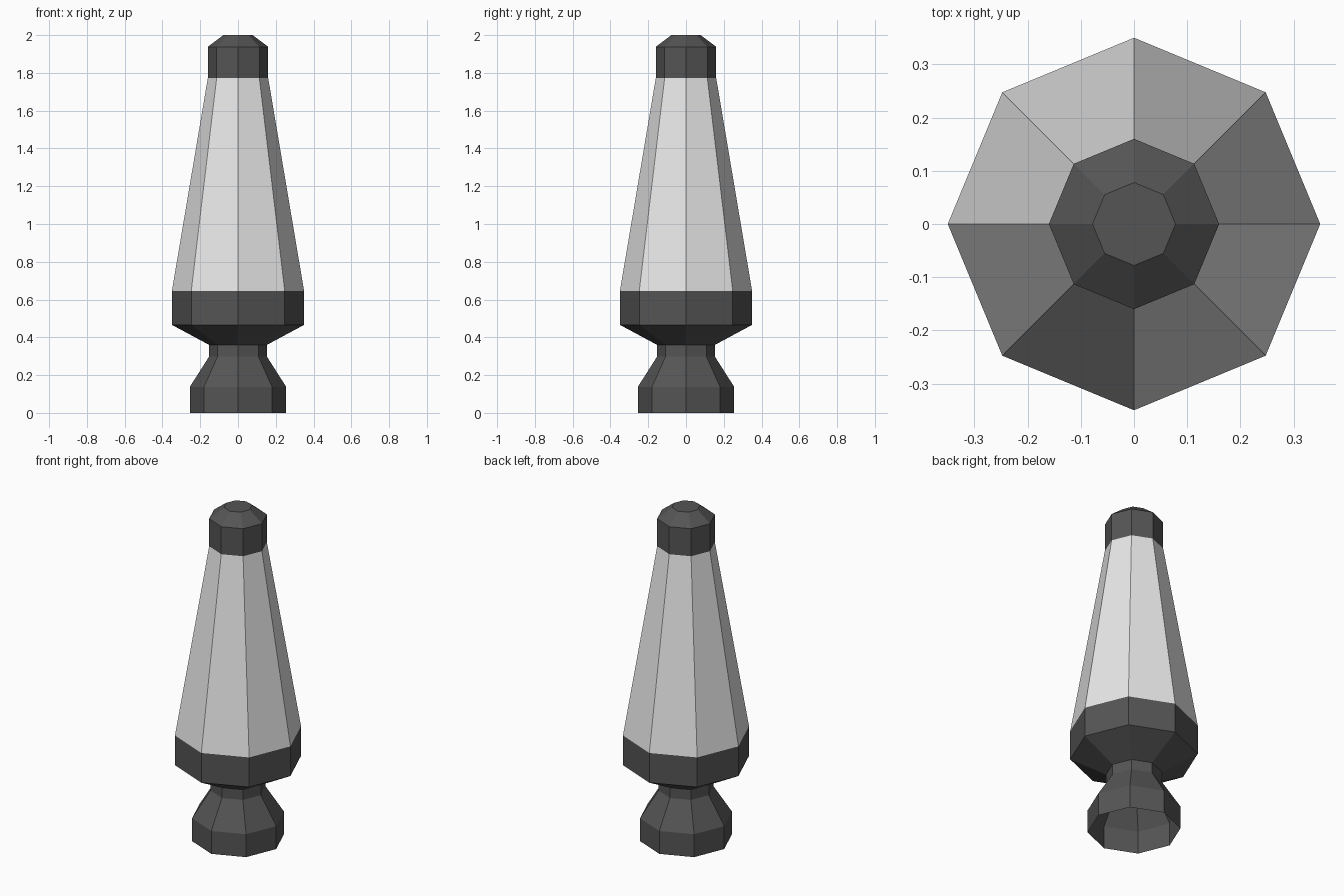
import bpy, bmesh, math

if "Cube" in bpy.data.objects:
    bpy.data.objects.remove(bpy.data.objects["Cube"])

SIDES = 8


def material(name, value):
    m = bpy.data.materials.new(name)
    m.diffuse_color = (value, value, value, 1)
    m.use_nodes = True
    m.node_tree.nodes["Principled BSDF"].inputs["Base Color"].default_value = m.diffuse_color
    return m


def lathe(name, profile, mat, cap_top=False):
    """Spin (radius, height) pairs into a flat-faced eight-sided shell."""
    bm = bmesh.new()
    rings = []
    for r, z in profile:
        rings.append([bm.verts.new((r * math.cos(math.tau * i / SIDES),
                                    r * math.sin(math.tau * i / SIDES), z))
                      for i in range(SIDES)])
    for low, high in zip(rings, rings[1:]):
        for i in range(SIDES):
            j = (i + 1) % SIDES
            bm.faces.new((low[i], low[j], high[j], high[i]))
    if cap_top:
        bm.faces.new(rings[-1])
    mesh = bpy.data.meshes.new(name)
    bm.to_mesh(mesh)
    bm.free()
    mesh.materials.append(mat)
    obj = bpy.data.objects.new(name, mesh)
    bpy.context.collection.objects.link(obj)
    return obj


dark = material("dark grey metal", 0.09)
light = material("light grey glass", 0.8)

# Foot, neck, flare and collar; the underside is open
lathe("lamp_base", [(0.255, 0), (0.255, 0.138), (0.153, 0.298), (0.153, 0.36),
                    (0.35, 0.466), (0.35, 0.645)], dark)
# Tapered body
lathe("lamp_body", [(0.35, 0.645), (0.16, 1.772)], light)
# Cap with bevelled top
lathe("lamp_cap", [(0.16, 1.772), (0.16, 1.938), (0.078, 2.0)], dark, cap_top=True)
